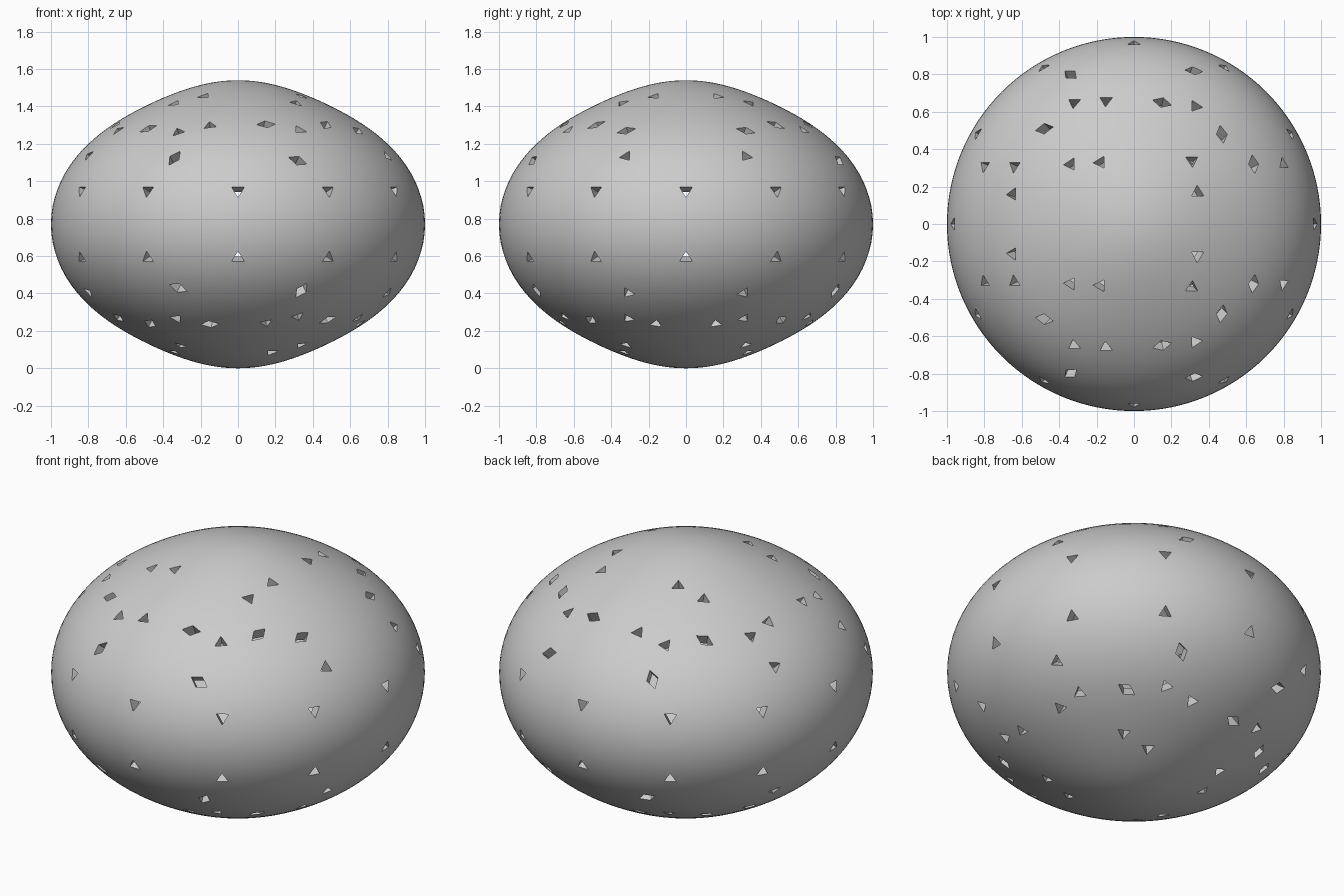
import bpy, bmesh, math
from mathutils import Vector

cube = bpy.data.objects.get("Cube")
if cube:
    bpy.data.objects.remove(cube, do_unlink=True)

HALF_HEIGHT = 0.77
BULGE = 0.23
THICKNESS = 0.08
LEFT, RIGHT = Vector((-1, 0, 0)), Vector((1, 0, 0))
BACK, FRONT = Vector((0, 1, 0)), Vector((0, -1, 0))
UP, DOWN = Vector((0, 0, 1)), Vector((0, 0, -1))


def reach(lat):
    return HALF_HEIGHT + BULGE * math.cos(lat) ** 4


def surface(lat, azimuth):
    """Point and outward normal of the flattened, pinched ball."""
    r = reach(lat)
    slope = -4 * BULGE * math.cos(lat) ** 3 * math.sin(lat)
    out = Vector((math.cos(azimuth), math.sin(azimuth), 0))
    radial = out * math.cos(lat) + UP * math.sin(lat)
    along = UP * math.cos(lat) - out * math.sin(lat)
    return radial * r, (radial * r - along * slope).normalized()


def latitude(radius):
    """Upper latitude at which the profile has this plan radius."""
    low, high = 0.0, math.pi / 2
    for _ in range(40):
        mid = (low + high) / 2
        if reach(mid) * math.cos(mid) > radius:
            low = mid
        else:
            high = mid
    return low


def make_object(name, bm):
    mesh = bpy.data.meshes.new(name)
    bm.to_mesh(mesh)
    bm.free()
    obj = bpy.data.objects.new(name, mesh)
    bpy.context.collection.objects.link(obj)
    obj.location.z = HALF_HEIGHT
    return obj


# Hollow shell: outer skin plus reversed inner skin
bm = bmesh.new()
for depth in (0, THICKNESS):
    ball = bmesh.ops.create_uvsphere(bm, u_segments=128, v_segments=64, radius=1)
    for v in ball["verts"]:
        lat = math.asin(max(-1, min(1, v.co.z)))
        point, normal = surface(lat, math.atan2(v.co.y, v.co.x))
        v.co = point - normal * depth
    if depth:
        faces = list({f for v in ball["verts"] for f in v.link_faces})
        bmesh.ops.reverse_faces(bm, faces=faces)
shell = make_object("shell", bm)

# Hole cutters: small prisms standing along the surface normal
cutters = bmesh.new()


def add_hole(x, y, heading, shape, flips):
    point, normal = surface(latitude(math.hypot(x, y)), math.atan2(y, x))
    u = (heading - normal * heading.dot(normal)).normalized()
    w = normal.cross(u)
    if shape == "triangle":
        turns = [k * math.tau / 3 for k in range(3)]
        outline = [(0.039 * math.cos(a), 0.039 * math.sin(a)) for a in turns]
    else:
        outline = [(0.052, 0), (0, 0.032), (-0.052, 0), (0, -0.032)]
    for flip in flips:
        rings = []
        for lift in (0.05, -THICKNESS - 0.04):
            ring = []
            for a, b in outline:
                p = point + u * a + w * b + normal * lift
                ring.append(cutters.verts.new([c * s for c, s in zip(p, flip)]))
            rings.append(ring)
        top, base = rings
        cutters.faces.new(top)
        cutters.faces.new(base[::-1])
        for i in range(len(top)):
            j = (i + 1) % len(top)
            cutters.faces.new((top[j], top[i], base[i], base[j]))


TURN = [(1, 1, 1), (-1, 1, -1)]
ALL = TURN + [(1, -1, 1), (-1, -1, -1)]

# Two rings of triangles either side of the equator
for k in range(12):
    a = k * math.tau / 12
    add_hole(0.968 * math.cos(a), 0.968 * math.sin(a), DOWN, "triangle", TURN)

# Scattered triangles, mirrored front to back and turned to the underside
for x, y, heading in [
    (-0.80, -0.31, BACK), (0.80, -0.32, FRONT),
    (-0.32, -0.65, BACK), (-0.15, -0.66, BACK), (0.33, -0.63, RIGHT),
    (-0.64, -0.31, BACK), (-0.65, -0.16, LEFT),
    (-0.34, -0.32, LEFT), (-0.18, -0.33, LEFT),
    (0.31, -0.34, BACK), (0.34, -0.17, FRONT),
]:
    add_hole(x, y, heading, "triangle", ALL)

# Diamond-shaped holes
for x, y, heading in [
    (-0.34, -0.80, UP + RIGHT * 0.4), (0.32, -0.82, RIGHT + DOWN * 0.3),
    (-0.48, -0.51, RIGHT), (0.47, -0.48, BACK),
    (0.15, -0.65, RIGHT + BACK * 0.3), (0.64, -0.32, BACK),
]:
    add_hole(x, y, heading, "diamond", ALL)

bmesh.ops.recalc_face_normals(cutters, faces=cutters.faces)
cutter = make_object("hole_cutters", cutters)
cutter.hide_render = True

# Cut the holes through the shell
cut = shell.modifiers.new("holes", "BOOLEAN")
cut.operation = "DIFFERENCE"
cut.solver = "EXACT"
cut.object = cutter
bpy.ops.object.select_all(action="DESELECT")
bpy.context.view_layer.objects.active = shell
shell.select_set(True)
bpy.ops.object.modifier_apply(modifier=cut.name)
bpy.data.objects.remove(cutter, do_unlink=True)
bpy.ops.object.shade_smooth_by_angle(angle=math.radians(30))

# Plain grey finish
grey = bpy.data.materials.new("plain_grey")
grey.use_nodes = True
colour = (0.6, 0.6, 0.6, 1)
grey.diffuse_color = colour
grey.node_tree.nodes["Principled BSDF"].inputs["Base Color"].default_value = colour
shell.data.materials.clear()
shell.data.materials.append(grey)
